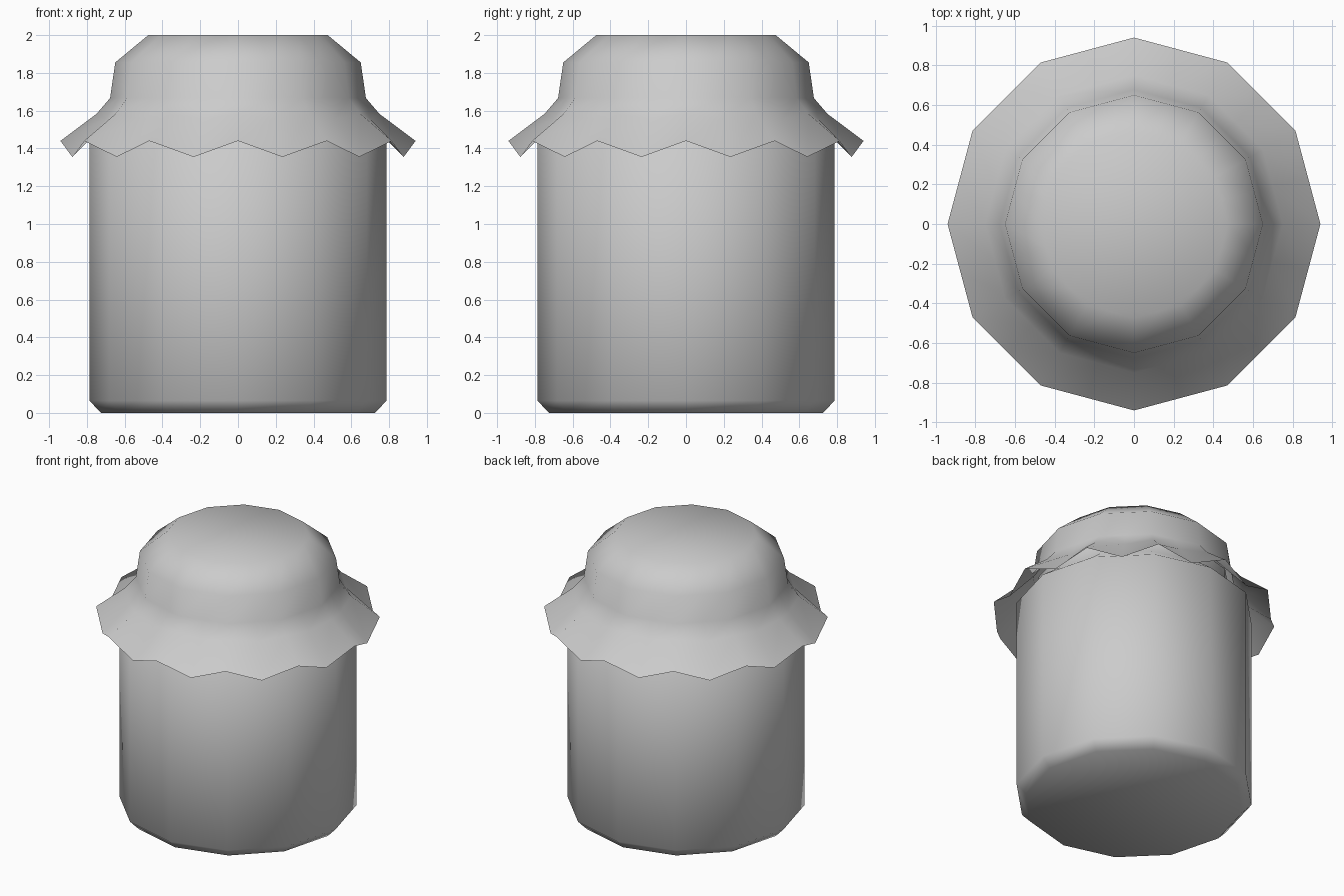
import bpy, bmesh
from math import sin, cos, radians

if "Cube" in bpy.data.objects:
    bpy.data.objects.remove(bpy.data.objects["Cube"])

CHORD = cos(radians(15))  # puts in-between points on the sides of the 12-gon


def lathe(name, rings, fold=False, cap_bottom=False):
    """Skin rings of (radius, z, drop); fold adds a lowered point mid-side."""
    bm = bmesh.new()
    n = 24 if fold else 12
    loops = []
    for r, z, drop in rings:
        loop = []
        for i in range(n):
            a = radians(360 / n * i)
            mid = fold and i % 2 == 1
            rr = r * CHORD if mid else r
            loop.append(bm.verts.new((rr * cos(a), rr * sin(a), z - drop if mid else z)))
        loops.append(loop)
    for lo, hi in zip(loops, loops[1:]):
        for i in range(n):
            j = (i + 1) % n
            bm.faces.new((lo[i], lo[j], hi[j], hi[i]))
    bm.faces.new(loops[-1])
    if cap_bottom:
        bm.faces.new(loops[0][::-1])
    me = bpy.data.meshes.new(name)
    bm.to_mesh(me)
    bm.free()
    ob = bpy.data.objects.new(name, me)
    bpy.context.collection.objects.link(ob)
    bpy.ops.object.select_all(action='DESELECT')
    ob.select_set(True)
    bpy.context.view_layer.objects.active = ob
    bpy.ops.object.shade_smooth_by_angle(angle=radians(65))
    return ob


# Jar: chamfered base, straight wall, shoulder and neck under the cover
lathe("jar_body", [(0.725, 0, 0), (0.787, 0.065, 0), (0.787, 1.45, 0),
                   (0.64, 1.56, 0), (0.64, 1.66, 0)], cap_bottom=True)

# Cloth cover: thin open sheet with a zigzag flared hem
lathe("cloth_cover", [(0.94, 1.44, 0.085), (0.75, 1.582, 0.025), (0.677, 1.667, 0),
                      (0.65, 1.855, 0), (0.475, 2.0, 0)], fold=True)
